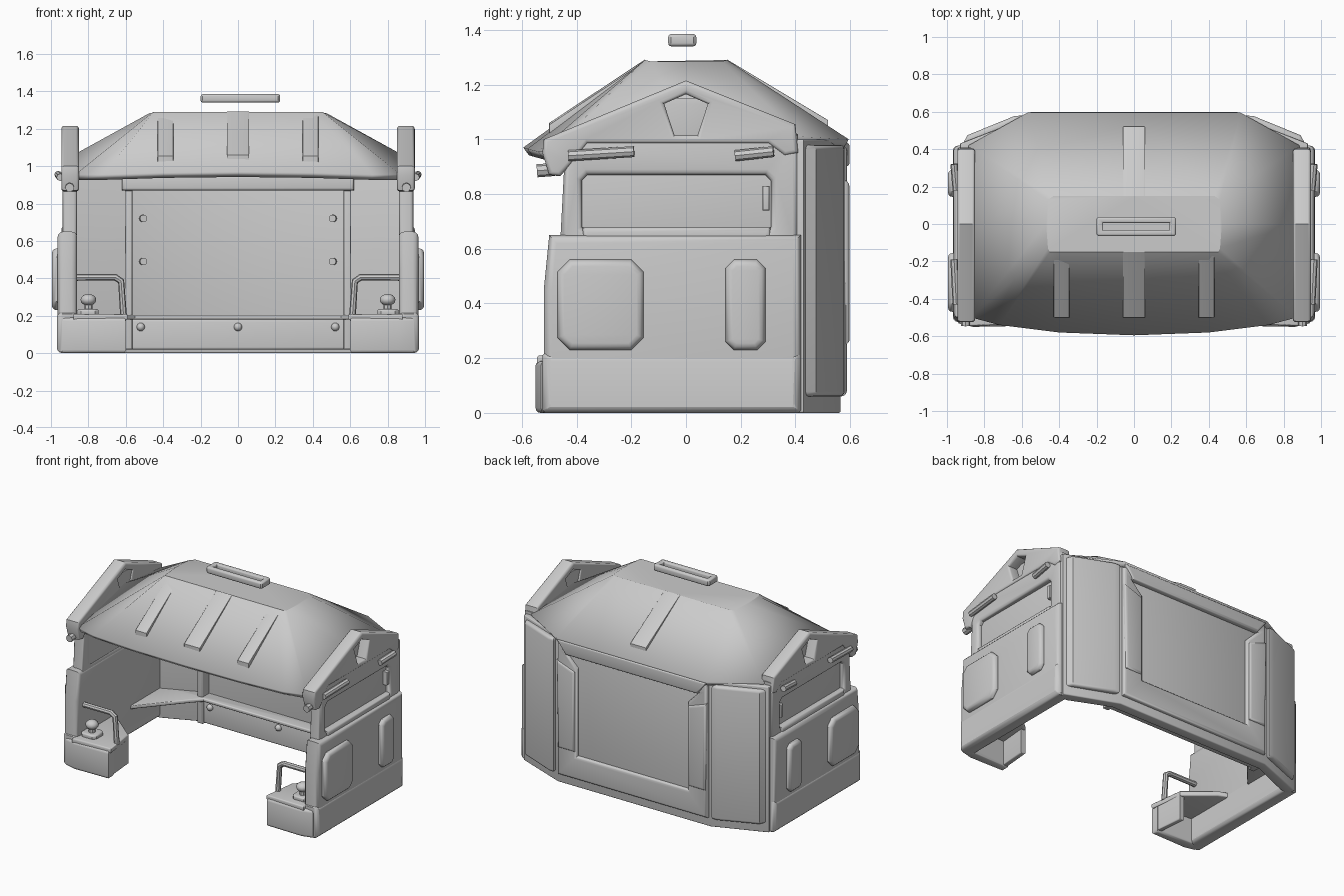
import bpy, bmesh
from mathutils import Vector

if "Cube" in bpy.data.objects:
    bpy.data.objects.remove(bpy.data.objects["Cube"])

MAPS = {'xy': lambda u, v, w: (u, v, w),
        'yz': lambda u, v, w: (w, u, v),
        'xz': lambda u, v, w: (u, w, v)}


def finish(name, bm, mirror):
    bmesh.ops.remove_doubles(bm, verts=bm.verts, dist=0.0005)
    bmesh.ops.recalc_face_normals(bm, faces=bm.faces)
    me = bpy.data.meshes.new(name)
    bm.to_mesh(me)
    bm.free()
    ob = bpy.data.objects.new(name, me)
    bpy.context.collection.objects.link(ob)
    if mirror:
        ob.modifiers.new("Mirror", 'MIRROR').use_mirror_merge = False
    return ob


def from_curve(name, cu, fn, mirror):
    tmp = bpy.data.objects.new("tmp", cu)
    bpy.context.collection.objects.link(tmp)
    dg = bpy.context.evaluated_depsgraph_get()
    me = bpy.data.meshes.new_from_object(tmp.evaluated_get(dg))
    bm = bmesh.new()
    bm.from_mesh(me)
    bpy.data.objects.remove(tmp)
    bpy.data.meshes.remove(me)
    for v in bm.verts:
        v.co = fn(*v.co)
    return finish(name, bm, mirror)


def plate(name, plane, lo, hi, outlines, bevel=0.012, mirror=False):
    """Extruded outline (later outlines are holes) with rounded rims."""
    cu = bpy.data.curves.new(name, 'CURVE')
    cu.dimensions, cu.fill_mode = '2D', 'BOTH'
    cu.extrude = (hi - lo) / 2 - bevel
    cu.bevel_depth, cu.bevel_resolution, cu.offset = bevel, 2, -bevel
    for pts in outlines:
        sp = cu.splines.new('POLY')
        sp.points.add(len(pts) - 1)
        for p, (u, v) in zip(sp.points, pts):
            p.co = (u, v, 0, 1)
        sp.use_cyclic_u = True
    mid = (lo + hi) / 2
    return from_curve(name, cu, lambda u, v, w: MAPS[plane](u, v, w + mid), mirror)


def tube(name, pts, r, mirror=False):
    cu = bpy.data.curves.new(name, 'CURVE')
    cu.dimensions = '3D'
    cu.bevel_depth, cu.bevel_resolution, cu.use_fill_caps = r, 2, True
    sp = cu.splines.new('POLY')
    sp.points.add(len(pts) - 1)
    for p, c in zip(sp.points, pts):
        p.co = (*c, 1)
    return from_curve(name, cu, lambda *c: c, mirror)


def ball(name, c, r, mirror=False, squash=1.0):
    bm = bmesh.new()
    bmesh.ops.create_uvsphere(bm, u_segments=12, v_segments=8, radius=r)
    for v in bm.verts:
        v.co = Vector((v.co.x, v.co.y, v.co.z * squash)) + Vector(c)
    return finish(name, bm, mirror)


def rect(a, b, c, d, k=0.0):
    """Rectangle a..c by b..d, corners cut by k."""
    if not k:
        return [(a, b), (c, b), (c, d), (a, d)]
    return [(a + k, b), (c - k, b), (c, b + k), (c, d - k),
            (c - k, d), (a + k, d), (a, d - k), (a, b + k)]


def sym(half):
    return half + [(-x, y) for x, y in reversed(half)]


# Roof shell: hipped, bowed front eave, flat top
eave = [(0, -.595, .97), (.4, -.58, .965), (.72, -.54, .955), (.87, -.5, .955),
        (.87, 0, 1.065), (.885, .42, 1.01), (.57, .595, 1.0), (0, .595, 1.0)]
top = [(0, -.15, 1.29), (.4, -.15, 1.29), (.45, -.15, 1.29), (.46, -.13, 1.285),
       (.47, 0, 1.285), (.46, .13, 1.285), (.43, .15, 1.29), (0, .15, 1.29)]
bm = bmesh.new()
rings = []
for half in (top, eave):
    full = half + [(-x, y, z) for x, y, z in reversed(half[1:-1])]
    rings.append([bm.verts.new(p) for p in full])
bm.faces.new(rings[0])
n = len(rings[0])
for i in range(n):
    j = (i + 1) % n
    bm.faces.new((rings[0][i], rings[0][j], rings[1][j], rings[1][i]))
roof = finish("roof", bm, False)
s = roof.modifiers.new("Solidify", 'SOLIDIFY')
s.thickness, s.offset = 0.035, -1

# Roof ribs and top handle
front_rib = [(-.15, 1.292), (-.5, 1.06), (-.5, 1.02), (-.15, 1.25)]
back_rib = [(.15, 1.292), (.52, 1.07), (.52, 1.02), (.15, 1.25)]
plate("front_centre_rib", 'yz', -.06, .06, [front_rib], .004)
plate("back_centre_rib", 'yz', -.06, .06, [back_rib], .004)
plate("front_side_rib", 'yz', .345, .43, [[(y, z - .006) for y, z in front_rib]], .004, True)
plate("top_handle", 'xy', 1.34, 1.385,
      [rect(-.2, -.065, .225, .038, .01), rect(-.165, -.032, .19, .006)], .012)

# Side walls: lower block, upper frame with recessed window
plate("side_wall_lower", 'yz', .86, .965,
      [[(-.52, .03), (.42, .03), (.42, .65), (-.5, .65), (-.52, .45)]], .03, True)
plate("side_wall_base", 'yz', .86, .968, [rect(-.525, 0, .42, .22, .01)], .03, True)
plate("side_wall_upper", 'yz', .86, .938,
      [[(-.46, .62), (.41, .62), (.41, 1.02), (-.44, 1.0)],
       rect(-.38, .66, .31, .87, .02)], .02, True)
plate("window_panel", 'yz', .865, .905, [rect(-.40, .64, .33, .89)], .004, True)
plate("window_sill", 'yz', .87, .945, [rect(-.38, .62, .31, .68)], .02, True)
plate("window_catch", 'yz', .89, .935, [rect(.28, .74, .305, .83)], .006, True)

# Gables with a recessed five-sided opening
plate("gable", 'yz', .85, .945,
      [[(0, 1.215), (.40, 1.055), (.41, .95), (.36, .94), (.3, .985), (-.36, .985),
        (-.42, .91), (-.46, .865), (-.50, .87), (-.525, .95), (-.52, 1.0)],
       [(0, 1.165), (.08, 1.13), (.042, 1.015), (-.042, 1.015), (-.08, 1.13)]], .015, True)
plate("gable_backing", 'yz', .862, .874, [rect(-.09, 1.0, .09, 1.15, .02)], .003, True)
for nm, a, b in (("front", -.43, -.19), ("back", .18, .32)):
    tube("gable_peg_" + nm, [(.95, a, .94), (.962, b, .955)], .02, True)
tube("gable_front_knob", [(.9, -.48, .89), (.9, -.545, .885)], .024, True)

# Shutters
plate("front_shutter", 'yz', .94, .995, [rect(-.47, .23, -.155, .56, .045)], .025, True)
plate("back_shutter", 'yz', .94, .995, [rect(.145, .23, .29, .56, .03)], .025, True)

# Back wall, wrapping around the corners
plate("back_wall", 'xy', 0, 1.0, [[
    (.93, .38), (.93, .43), (.58, .565), (-.58, .565), (-.93, .43), (-.93, .38),
    (-.86, .38), (-.59, .495), (.59, .495), (.86, .38)]], .008)
plate("back_frame", 'xz', .54, .588,
      [sym([(.57, .06), (.57, .97), (.5, 1.0)]),
       sym([(.42, .22), (.42, .82), (.5, .9)])], .02)
plate("back_header", 'xz', .55, .598, [sym([(.5, .90), (.57, .99)])], .015)
plate("back_strip", 'xz', .55, .598, [[(.43, .25), (.56, .25), (.57, .85), (.43, .8)]],
      .018, True)
plate("corner_panel", 'xy', .06, .98,
      [[(.6, .54), (.6, .58), (.64, .577), (.89, .475), (.915, .43), (.88, .42)]], .018, True)

# Interior back: posts, header, ledge and pegs
plate("inner_post", 'xz', .42, .51, [rect(.565, .02, .605, .87)], .008, True)
plate("inner_header", 'xz', .44, .52, [rect(-.62, .87, .62, .95)], .015)
plate("inner_skirt", 'xz', .44, .51, [rect(-.6, .02, .6, .18)], .012)
plate("inner_ledge", 'xy', .18, .205,
      [[(.87, .05), (.88, .42), (.58, .52), (-.58, .52), (-.88, .42), (-.87, .05),
        (-.6, .36), (-.55, .41), (.55, .41), (.6, .36)]], .008)
for z in (.49, .72):
    tube("wall_peg_%d" % (z * 100), [(.51, .5, z), (.505, .455, z)], .02, True)
for x in (-.52, 0, .52):
    ball("skirt_knob", (x, .44, .14), .022)

# Front platforms: deck, front and inner skirts
plate("platform_deck", 'xy', .175, .21,
      [[(.59, -.535), (.88, -.545), (.88, -.12), (.8, -.15), (.62, -.3)]], .01, True)
plate("platform_front", 'xy', 0, .19,
      [[(.6, -.545), (.86, -.55), (.94, -.53), (.93, -.47), (.6, -.49)]], .018, True)
plate("platform_inner_side", 'xy', .01, .19,
      [[(.6, -.53), (.635, -.53), (.655, -.3), (.62, -.3)]], .008, True)

# Rail and knob on each platform
tube("rail", [(.88, -.44, .405), (.655, -.44, .405), (.625, -.44, .385), (.612, -.44, .2)],
     .018, True)
tube("knob_stem", [(.8, -.44, .2), (.8, -.44, .28)], .022, True)
ball("knob", (.8, -.44, .285), .042, True, .75)
plate("knob_base", 'xy', .2, .235, [rect(.745, -.49, .86, -.38, .02)], .01, True)

# Shading
for ob in bpy.context.scene.objects:
    ob.select_set(True)
bpy.context.view_layer.objects.active = roof
bpy.ops.object.shade_smooth_by_angle(angle=0.55)
